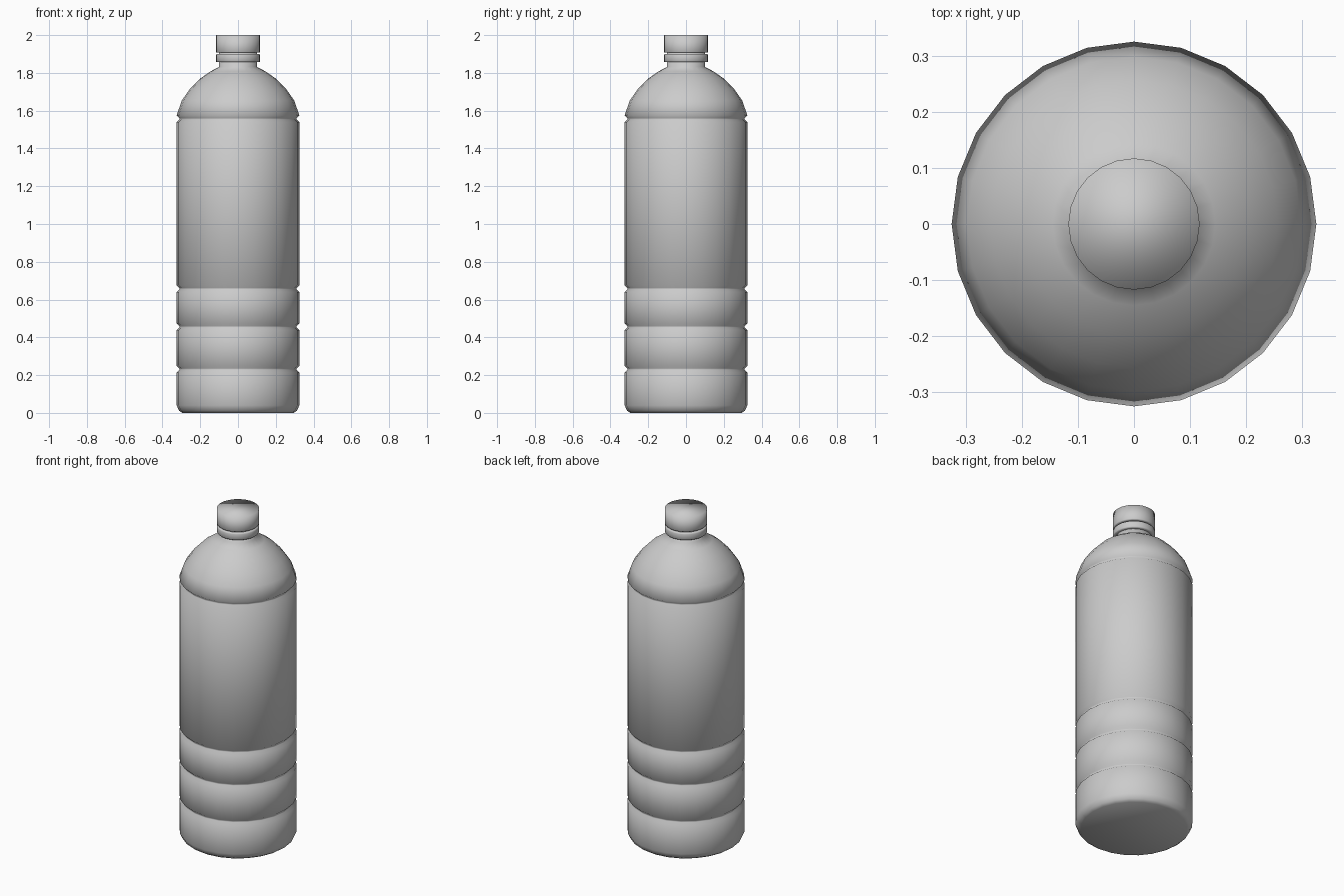
import bpy, bmesh
from math import sin, cos, pi

if "Cube" in bpy.data.objects:
    bpy.data.objects.remove(bpy.data.objects["Cube"])

SIDES = 24


def lathe(name, profile):
    """Revolve (radius, z) points around z, close both ends, shade smooth."""
    bm = bmesh.new()
    rings = [[bm.verts.new((r * cos(2 * pi * i / SIDES), r * sin(2 * pi * i / SIDES), z))
              for i in range(SIDES)] for r, z in profile]
    for a, b in zip(rings, rings[1:]):
        for i in range(SIDES):
            j = (i + 1) % SIDES
            bm.faces.new((a[i], a[j], b[j], b[i]))
    bm.faces.new(rings[0][::-1])
    bm.faces.new(rings[-1])
    for f in bm.faces:
        f.smooth = True
    mesh = bpy.data.meshes.new(name)
    bm.to_mesh(mesh)
    bm.free()
    obj = bpy.data.objects.new(name, mesh)
    bpy.context.collection.objects.link(obj)
    return obj


# Bottle body: chamfered base, four pinched grooves, domed shoulder, neck
R = 0.325
body = [(0.295, 0.0), (0.312, 0.012), (R, 0.04)]
for z in (0.232, 0.456, 0.658, 1.557):
    body += [(R, z - 0.018), (0.311, z - 0.004), (0.311, z + 0.004), (R, z + 0.018)]
body += [(0.298, 1.653), (0.256, 1.713), (0.202, 1.769), (0.145, 1.808),
         (0.1, 1.832), (0.1, 1.93)]
lathe("bottle_body", body)

# Tamper ring below the cap
lathe("neck_ring", [(0.1, 1.857), (0.114, 1.857), (0.117, 1.862),
                    (0.117, 1.893), (0.114, 1.899), (0.1, 1.899)])

# Screw cap
lathe("cap", [(0.1, 1.907), (0.114, 1.907), (0.117, 1.912), (0.117, 2.0)])
